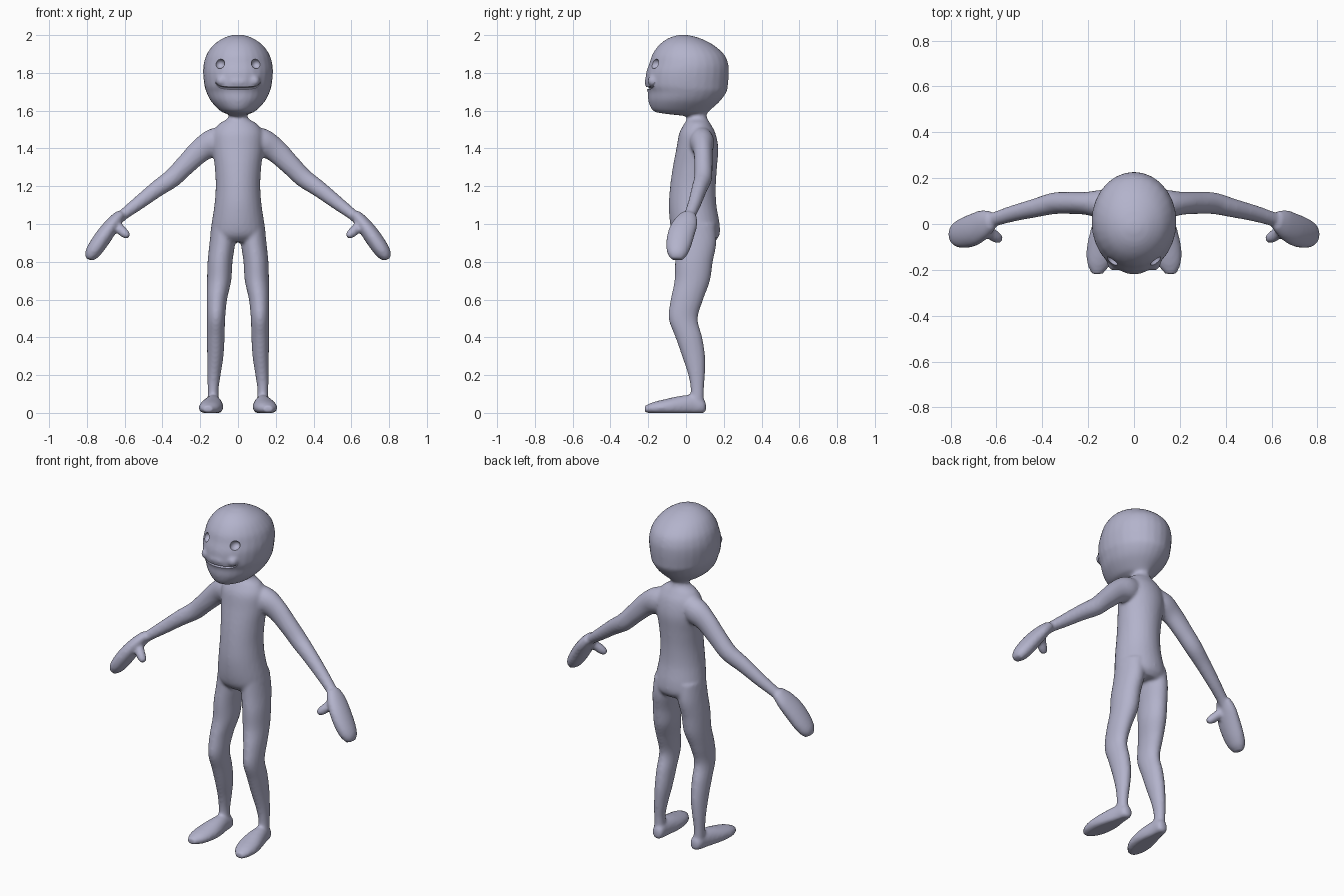
import bpy, bmesh, math
from mathutils import Vector

skin = bpy.data.materials.new("lavender grey")
skin.diffuse_color = (0.45, 0.45, 0.60, 1)
SIDES, STEPS = 28, 5


def catmull(p0, p1, p2, p3, t):
    return [0.5 * (2*b + (c - a)*t + (2*a - 5*b + 4*c - d)*t*t + (3*b - a - 3*c + d)*t**3)
            for a, b, c, d in zip(p0, p1, p2, p3)]


def loft(bm, rings, hint=(0, 1, 0), along=None, side=1):
    """Smooth tube through rings (x, y, z, half_u, half_v); v follows the hint axis."""
    n = len(rings)
    pts = []
    for i in range(n - 1):
        quad = [rings[max(0, min(n - 1, i + k))] for k in (-1, 0, 1, 2)]
        pts += [catmull(*quad, s / STEPS) for s in range(STEPS)]
    pts.append(rings[-1])
    loops = []
    for i, p in enumerate(pts):
        a, b = pts[max(i - 1, 0)], pts[min(i + 1, len(pts) - 1)]
        t = Vector(along) if along else (Vector(b[:3]) - Vector(a[:3])).normalized()
        v = Vector(hint)
        v = (v - t * v.dot(t)).normalized()
        u = t.cross(v)
        loop = []
        for k in range(SIDES):
            w = 2 * math.pi * k / SIDES
            c = Vector(p[:3]) + u * p[3] * math.cos(w) + v * p[4] * math.sin(w)
            loop.append(bm.verts.new((c.x * side, c.y, max(c.z, 0))))
        loops.append(loop)
    for A, B in zip(loops, loops[1:]):
        for k in range(SIDES):
            m = (k + 1) % SIDES
            bm.faces.new((A[k], A[m], B[m], B[k]))
    bm.faces.new(loops[0])
    bm.faces.new(loops[-1])


def ball(bm, centre, size):
    vs = bmesh.ops.create_uvsphere(bm, u_segments=24, v_segments=16, radius=1)["verts"]
    for v in vs:
        v.co = Vector([c + s * q for c, s, q in zip(centre, size, v.co)])


def make(name, bm):
    bmesh.ops.recalc_face_normals(bm, faces=bm.faces)
    me = bpy.data.meshes.new(name)
    bm.to_mesh(me)
    bm.free()
    me.materials.append(skin)
    ob = bpy.data.objects.new(name, me)
    bpy.context.collection.objects.link(ob)
    return ob


UP = (0, 0, 1)
bm = bmesh.new()

# head: height, half width, front, back
head = [(1.572, .03, 0, .09), (1.585, .065, -.12, .11), (1.60, .095, -.175, .125),
        (1.65, .143, -.199, .18), (1.70, .168, -.203, .215), (1.735, .178, -.215, .222),
        (1.80, .185, -.211, .227), (1.85, .181, -.194, .223), (1.90, .165, -.177, .20),
        (1.95, .128, -.14, .142), (1.985, .075, -.09, .07), (2.001, .025, -.035, .005)]
loft(bm, [(0, (f + b) / 2, z, w, (b - f) / 2) for z, w, f, b in head], along=UP)

# upper lip and cheeks
ball(bm, (0, -.184, 1.752), (.07, .036, .03))
for s in (1, -1):
    ball(bm, (s * .085, -.172, 1.757), (.032, .032, .03))

# neck and torso
loft(bm, [(0, .055, 1.63, .05, .05), (0, .06, 1.565, .051, .051), (0, .06, 1.53, .10, .07),
          (0, .06, 1.48, .132, .096), (0, .06, 1.40, .135, .111), (0, .047, 1.30, .123, .117),
          (0, .037, 1.20, .118, .121), (0, .035, 1.10, .125, .126), (0, .047, 1.0, .14, .131),
          (0, .055, .94, .145, .122), (0, .06, .905, .12, .09)], along=UP)

leg = [(.075, .055, 1.0, .065, .10), (.083, .055, .9, .068, .106), (.095, .042, .8, .066, .10),
       (.10, .033, .7, .064, .094), (.112, .005, .6, .054, .086), (.116, -.015, .5, .048, .077),
       (.118, .015, .4, .047, .071), (.12, .04, .3, .043, .061), (.127, .056, .2, .035, .044),
       (.132, .06, .12, .029, .035), (.13, .058, .04, .032, .037)]
foot = [(.125, .106, .03, .022, .015), (.126, .09, .035, .04, .033), (.13, .04, .04, .055, .04),
        (.135, -.03, .035, .055, .055), (.143, -.10, .03, .045, .063),
        (.152, -.17, .025, .033, .053), (.16, -.218, .02, .018, .024)]
arm = [(.06, .075, 1.45, .07, .06), (.13, .085, 1.43, .074, .065), (.20, .09, 1.388, .063, .051),
       (.28, .092, 1.31, .054, .048), (.348, .09, 1.243, .050, .047), (.43, .07, 1.185, .044, .041),
       (.53, .045, 1.108, .036, .035), (.61, .02, 1.047, .029, .031), (.65, .005, 1.01, .03, .03)]
hand = [(.62, .017, 1.05, .028, .042), (.655, 0, 1.01, .037, .063), (.70, -.025, .95, .044, .071),
        (.745, -.04, .885, .044, .066), (.775, -.046, .84, .037, .052), (.787, -.048, .812, .02, .03)]
thumb = [(.655, -.01, 1.01, .026, .026), (.625, -.04, .975, .026, .026),
         (.60, -.058, .95, .025, .025), (.579, -.067, .932, .015, .015)]
for s in (1, -1):
    loft(bm, leg, along=UP, side=s)
    loft(bm, foot, hint=(1, 0, 0), along=(0, 1, 0), side=s)
    for limb in (arm, hand, thumb):
        loft(bm, limb, side=s)
body = make("figure_body", bm)

# eye socket and mouth cutters
bm = bmesh.new()
for s in (1, -1):
    ball(bm, (s * .095, -.165, 1.848), (.026, .034, .026))
eyes = make("eye_socket_cutter", bm)
bm = bmesh.new()
loft(bm, [(-.118, -.165, 1.748, .003, .012), (-.09, -.19, 1.724, .006, .02),
          (0, -.216, 1.719, .007, .022), (.09, -.19, 1.724, .006, .02),
          (.118, -.165, 1.748, .003, .012)], along=(1, 0, 0))
mouth = make("mouth_cutter", bm)

# fuse the parts into one soft skin, then cut the face
fuse = body.modifiers.new("fuse", 'REMESH')
fuse.mode, fuse.voxel_size, fuse.use_smooth_shade = 'VOXEL', 0.009, True
soft = body.modifiers.new("soften", 'SMOOTH')
soft.factor, soft.iterations = 0.5, 6
for cutter in (eyes, mouth):
    cut = body.modifiers.new("cut", 'BOOLEAN')
    cut.operation, cut.solver, cut.object = 'DIFFERENCE', 'EXACT', cutter
    cutter.hide_render = True

graph = bpy.context.evaluated_depsgraph_get()
final = bpy.data.meshes.new_from_object(body.evaluated_get(graph))
body.modifiers.clear()
body.data = final
final.materials.clear()
final.materials.append(skin)
for cutter in (eyes, mouth):
    bpy.data.objects.remove(cutter)
bpy.context.view_layer.objects.active = body
body.select_set(True)
bpy.ops.object.shade_smooth_by_angle(angle=math.radians(45))
